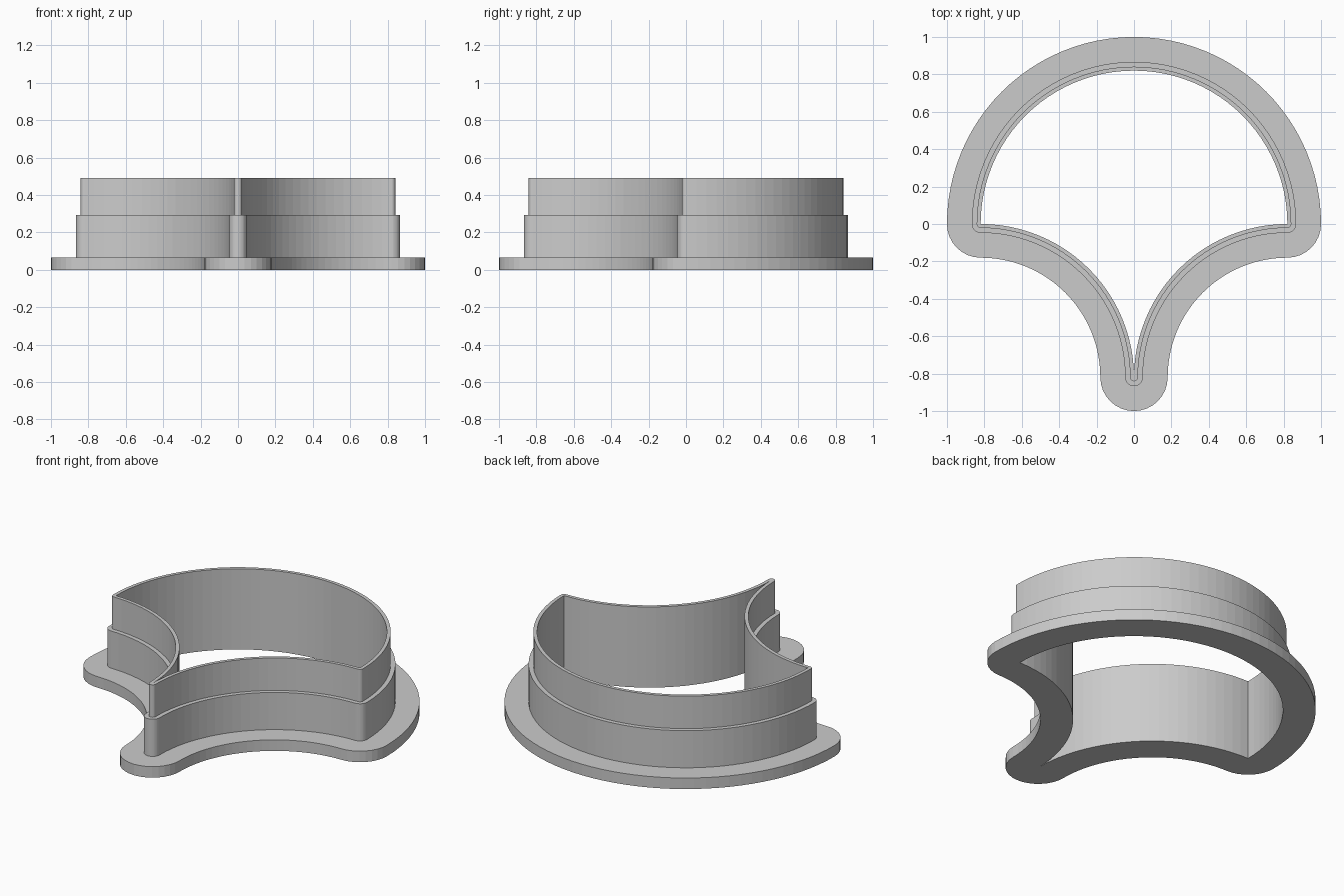
import bpy, bmesh
from math import cos, sin, radians

cube = bpy.data.objects.get("Cube")
if cube:
    bpy.data.objects.remove(cube)

R = 0.82            # radius of the dome and of both concave sides


def arc(cx, cy, radius, start, end, steps, side=1):
    """Points along an arc, each with its outward direction."""
    out = []
    for i in range(steps + 1):
        a = radians(start + (end - start) * i / steps)
        c, s = cos(a), sin(a)
        out.append((cx + radius * c, cy + radius * s, side * c, side * s))
    return out


# Fan outline: dome, rounded left and right corners, concave sides, rounded tip
outline = (arc(0, 0, R, 0, 180, 48)
           + arc(-R, 0, 0, 180, 270, 8)[1:-1]
           + arc(-R, -R, R, 90, 0, 24, -1)
           + arc(0, -R, 0, 180, 360, 16)[1:-1]
           + arc(R, -R, R, 180, 90, 24, -1)
           + arc(R, 0, 0, 270, 360, 8)[1:-1])

# Wall cross-section as (outward offset, height): flange, thick wall, thin blade
section = [(0, 0), (0.18, 0), (0.18, 0.067), (0.047, 0.067),
           (0.047, 0.293), (0.021, 0.293), (0.021, 0.49), (0, 0.49)]

# Sweep the section around the outline
bm = bmesh.new()
rings = [[bm.verts.new((x + d * nx, y + d * ny, z)) for x, y, nx, ny in outline]
         for d, z in section]
n = len(outline)
for k, ring in enumerate(rings):
    upper = rings[(k + 1) % len(rings)]
    for i in range(n):
        j = (i + 1) % n
        bm.faces.new((ring[i], ring[j], upper[j], upper[i]))
bmesh.ops.remove_doubles(bm, verts=bm.verts, dist=0.00001)
bmesh.ops.recalc_face_normals(bm, faces=bm.faces)

mesh = bpy.data.meshes.new("fan_cutter")
bm.to_mesh(mesh)
bm.free()
cutter = bpy.data.objects.new("fan_cutter", mesh)
bpy.context.collection.objects.link(cutter)

# Plain grey plastic
grey = bpy.data.materials.new("grey_plastic")
grey.use_nodes = True
color = (0.6, 0.6, 0.6, 1)
grey.diffuse_color = color
grey.node_tree.nodes["Principled BSDF"].inputs["Base Color"].default_value = color
mesh.materials.append(grey)
